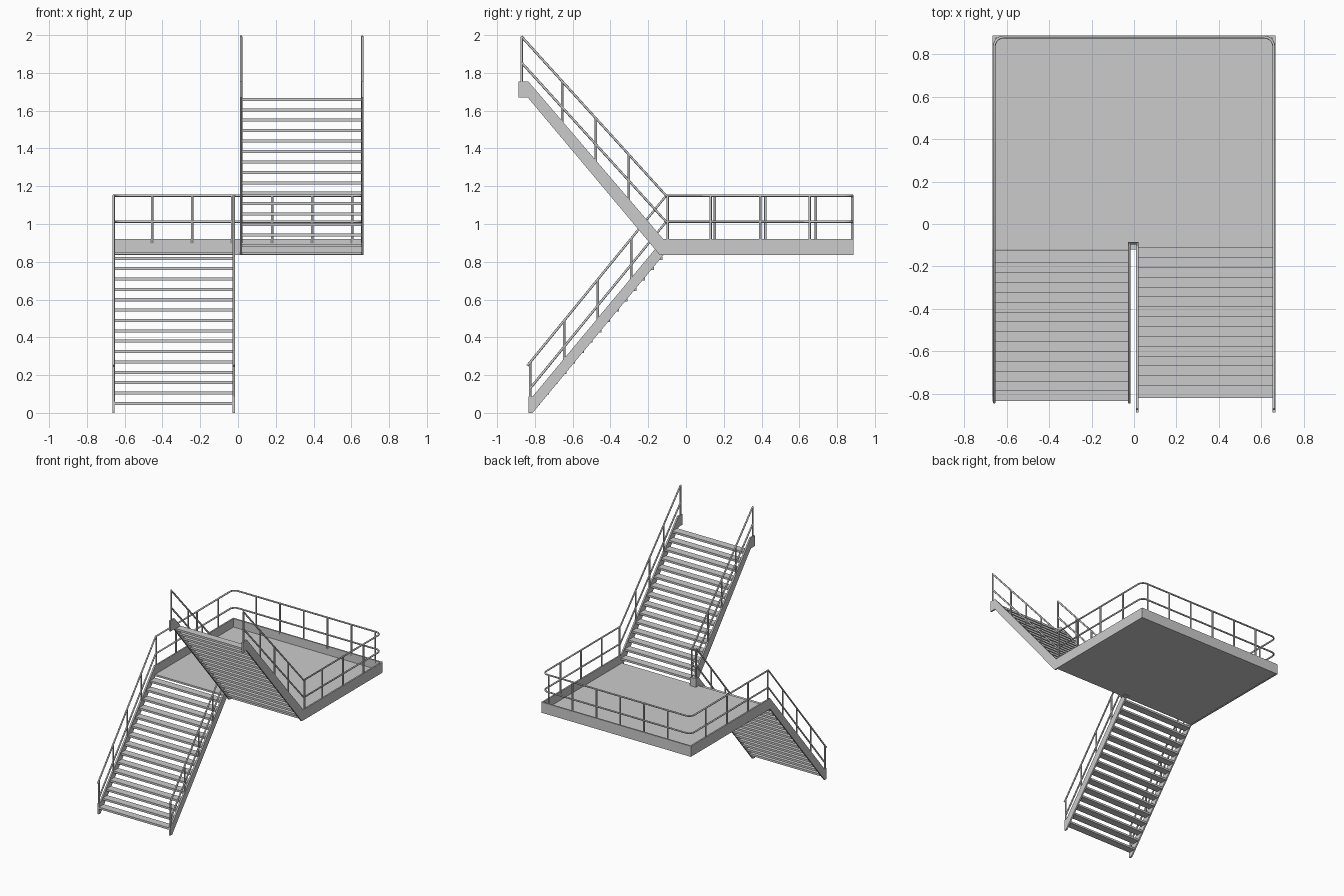
import bpy, bmesh, math
from mathutils import Vector

if "Cube" in bpy.data.objects:
    bpy.data.objects.remove(bpy.data.objects["Cube"])

TOP, MID = 1.15, 1.012       # landing rail heights
EX, BY = 0.658, 0.88         # rail lines at sides and back
FRONT = -0.105               # where stair rails meet landing rails
R = 0.0065                   # tube radius


def make(name, bm):
    bmesh.ops.recalc_face_normals(bm, faces=bm.faces)
    me = bpy.data.meshes.new(name)
    bm.to_mesh(me)
    bm.free()
    ob = bpy.data.objects.new(name, me)
    bpy.context.collection.objects.link(ob)
    return ob


def prism(name, pts, x0, x1):
    """Extrude a (y, z) profile from x0 to x1."""
    bm = bmesh.new()
    f = bm.faces.new([bm.verts.new((x0, y, z)) for y, z in pts])
    g = bmesh.ops.extrude_face_region(bm, geom=[f])
    bmesh.ops.translate(bm, vec=(x1 - x0, 0, 0),
                        verts=[v for v in g['geom'] if isinstance(v, bmesh.types.BMVert)])
    return make(name, bm)


def box(name, x0, x1, y0, y1, z0, z1):
    return prism(name, [(y0, z0), (y1, z0), (y1, z1), (y0, z1)], x0, x1)


def tube(name, pts, r=R):
    cu = bpy.data.curves.new(name, 'CURVE')
    cu.dimensions = '3D'
    cu.bevel_depth = r
    cu.bevel_resolution = 2
    cu.use_fill_caps = True
    sp = cu.splines.new('POLY')
    sp.points.add(len(pts) - 1)
    for p, co in zip(sp.points, pts):
        p.co = (*co, 1)
    ob = bpy.data.objects.new(name, cu)
    bpy.context.collection.objects.link(ob)
    bpy.ops.object.select_all(action='DESELECT')
    ob.select_set(True)
    bpy.context.view_layer.objects.active = ob
    bpy.ops.object.convert(target='MESH')
    bpy.ops.object.shade_smooth_by_angle(angle=math.radians(50))


def arc(cx, cy, r, a0, a1, z, n=6):
    return [(cx + r * math.cos(math.radians(a0 + (a1 - a0) * i / n)),
             cy + r * math.sin(math.radians(a0 + (a1 - a0) * i / n)), z) for i in range(n + 1)]


# Landing deck and surrounding fascia
box("landing_deck", -0.655, 0.655, -0.12, 0.88, 0.838, 0.852)
for s, side in ((-1, "left"), (1, "right")):
    box("landing_fascia_" + side, s * 0.653, s * 0.665, -0.12, 0.888, 0.835, 0.92)
box("landing_fascia_back", -0.653, 0.653, 0.876, 0.888, 0.835, 0.92)
box("landing_inner_block", -0.028, 0.022, -0.12, -0.085, 0.835, 0.92)

# Stringers of both flights
lower = [(-0.835, 0), (-0.812, 0), (-0.12, 0.835), (-0.12, 0.92), (-0.812, 0.087), (-0.835, 0.087)]
upper = [(-0.888, 1.67), (-0.838, 1.67), (-0.138, 0.835), (-0.12, 0.835), (-0.12, 0.92),
         (-0.835, 1.755), (-0.888, 1.755)]
prism("lower_stringer_outer", lower, -0.665, -0.653)
prism("lower_stringer_inner", lower, -0.028, -0.016)
prism("upper_stringer_inner", upper, 0.010, 0.022)
prism("upper_stringer_outer", upper, 0.653, 0.665)

# Open treads
for i in range(15):
    y, z = -0.833 + 0.0464 * i, 0.05 + 0.0549 * i
    box("lower_tread", -0.655, -0.026, y, y + 0.06, z - 0.008, z + 0.008)
    y, z = -0.11 - 0.0464 * i, 0.887 + 0.0552 * i
    box("upper_tread", 0.02, 0.655, y - 0.06, y, z - 0.008, z + 0.008)


# Heights of the sloping top rails
def low_rail(y):
    return TOP + (y - FRONT) * 1.225


def high_rail(y):
    return TOP - (y - FRONT) * 1.1


# Continuous outer and inner rails, at top and middle height
XL, XR = -0.022, 0.016
for name, z, ylo in (("top", TOP, -0.84), ("middle", MID, -0.825)):
    d = TOP - z
    yhi = -0.872
    tube(name + "_rail_outer",
         [(-EX, ylo, low_rail(ylo) - d), (-EX, FRONT, z)]
         + arc(-EX + 0.045, BY - 0.045, 0.045, 180, 90, z)
         + arc(EX - 0.045, BY - 0.045, 0.045, 90, 0, z)
         + [(EX, FRONT, z), (EX, yhi, high_rail(yhi) - d)])
    tube(name + "_rail_inner",
         [(XL, ylo, low_rail(ylo) - d), (XL, FRONT, z), (XL, -0.092, z),
          (XR, -0.092, z), (XR, FRONT, z), (XR, yhi, high_rail(yhi) - d)])

# Stair posts
for x in (-EX, XL):
    for y in (-0.825, -0.645, -0.467, -0.29):
        base = max(0.06, 0.065 + (y + 0.812) * 1.204)
        tube("lower_stair_post", [(x, y, base), (x, y, low_rail(y))])
for x in (XR, EX):
    for y in (-0.87, -0.656, -0.477, -0.302):
        base = min(1.74, 1.735 - (y + 0.835) * 1.168)
        tube("upper_stair_post", [(x, y, base), (x, y, high_rail(y))])

# Landing posts
spots = [(XL, -0.097), (XR, -0.097), (-EX, -0.097), (EX, -0.097)]
spots += [(-EX, y) for y in (0.153, 0.42, 0.688)]
spots += [(EX, y) for y in (0.13, 0.393, 0.655)]
spots += [(-0.455 + 0.2118 * i, BY) for i in range(6)]
for x, y in spots:
    tube("landing_post", [(x, y, 0.9), (x, y, TOP)])
